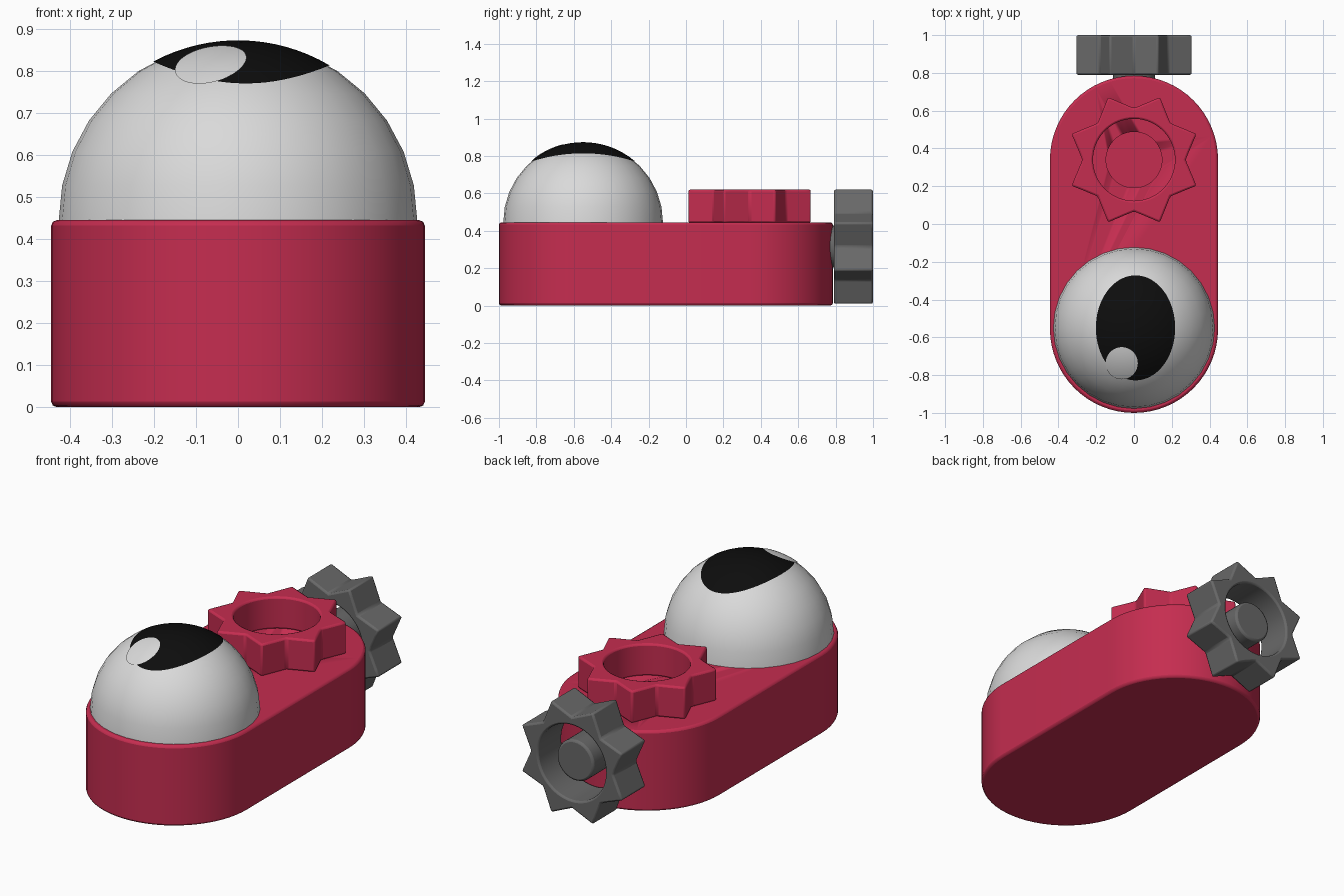
import bpy, bmesh, math
from mathutils import Vector

if "Cube" in bpy.data.objects:
    bpy.data.objects.remove(bpy.data.objects["Cube"])


def material(name, rgb):
    m = bpy.data.materials.new(name)
    m.diffuse_color = (*rgb, 1)
    m.use_nodes = True
    m.node_tree.nodes["Principled BSDF"].inputs["Base Color"].default_value = m.diffuse_color
    return m


RED = material("red plastic", (0.56, 0.026, 0.08))
GREY = material("grey plastic", (0.14, 0.14, 0.14))
WHITE = material("eye white", (0.70, 0.70, 0.70))
BLACK = material("pupil black", (0.004, 0.004, 0.004))


def add(name, bm, mat, bevel=0.0):
    bmesh.ops.recalc_face_normals(bm, faces=bm.faces[:])
    me = bpy.data.meshes.new(name)
    bm.to_mesh(me)
    bm.free()
    ob = bpy.data.objects.new(name, me)
    bpy.context.collection.objects.link(ob)
    me.materials.append(mat)
    bpy.context.view_layer.objects.active = ob
    bpy.ops.object.select_all(action='DESELECT')
    ob.select_set(True)
    bpy.ops.object.shade_smooth_by_angle(angle=math.radians(32))
    if bevel:
        b = ob.modifiers.new("edge rounding", 'BEVEL')
        b.width, b.segments, b.limit_method = bevel, 2, 'ANGLE'
        b.angle_limit = math.radians(35)
    return ob


def prism(outline, z0, z1):
    bm = bmesh.new()
    face = bm.faces.new([bm.verts.new((x, y, z0)) for x, y in outline])
    ext = bmesh.ops.extrude_face_region(bm, geom=[face], use_keep_orig=True)
    top = [v for v in ext["geom"] if isinstance(v, bmesh.types.BMVert)]
    bmesh.ops.translate(bm, verts=top, vec=(0, 0, z1 - z0))
    return bm


def circle(r, n, cx=0, cy=0):
    return [(cx + r * math.cos(2 * math.pi * i / n), cy + r * math.sin(2 * math.pi * i / n))
            for i in range(n)]


def star_ring(r_tip, r_valley, r_hole, depth):
    """Eight-pointed ring with a round through hole."""
    step, sub = math.pi / 8, 4
    corners = [Vector((math.cos(k * step), math.sin(k * step))) * (r_tip if k % 2 else r_valley)
               for k in range(16)]
    outer = [corners[k].lerp(corners[(k + 1) % 16], s / sub) for k in range(16) for s in range(sub)]
    inner = circle(r_hole, 16 * sub)
    bm = bmesh.new()
    loops = [[bm.verts.new((p[0], p[1], z)) for p in pts]
             for pts, z in ((outer, 0), (outer, depth), (inner, depth), (inner, 0))]
    n = 16 * sub
    for a in range(4):
        p, q = loops[a], loops[(a + 1) % 4]
        for i in range(n):
            j = (i + 1) % n
            bm.faces.new((p[i], p[j], q[j], q[i]))
    return bm


# Body: stadium block with a round socket
R, FRONT, BACK, TOP = 0.445, -0.555, 0.34, 0.445
outline = [(R * math.cos(t), BACK + R * math.sin(t)) for t in [math.pi * i / 32 for i in range(33)]]
outline += [(-x, FRONT + BACK - y) for x, y in outline]
body = add("body", prism(outline, 0, TOP), RED, 0.013)
cutter = add("socket_cutter", prism(circle(0.148, 48, 0, BACK), TOP - 0.15, TOP + 0.1), RED)
cutter.hide_render = True
cutter.hide_viewport = True
cut = body.modifiers.new("socket", 'BOOLEAN')
cut.object, cut.operation, cut.solver = cutter, 'DIFFERENCE', 'EXACT'

# Star-shaped collar on top
collar = add("top_star_collar", star_ring(0.358, 0.273, 0.217, 0.177), RED, 0.01)
collar.location = (0, BACK, TOP - 0.002)

# Grey star ring and pin at the back
ring = add("back_star_ring", star_ring(0.334, 0.252, 0.207, 0.21), GREY, 0.01)
ring.rotation_euler.x = -math.pi / 2
ring.location = (0, 0.79, 0.315)
pin = add("back_pin", prism(circle(0.112, 40), 0, 0.22), GREY, 0.012)
pin.rotation_euler.x = -math.pi / 2
pin.location = (0, 0.75, 0.315)

# Eye: half sphere with thin painted plates following its surface
EYE, C = 0.427, Vector((0, -0.55, TOP))
bm = bmesh.new()
bmesh.ops.create_uvsphere(bm, u_segments=32, v_segments=16, radius=EYE)
bmesh.ops.delete(bm, geom=[v for v in bm.verts if v.co.z < -0.01], context='VERTS')
eye = add("eye_dome", bm, WHITE)
eye.location = C


def eye_plate(name, mat, cx, cy, rx, ry, lift, n=64, rings=8):
    bm = bmesh.new()
    r = EYE + lift

    def vert(x, y):
        return bm.verts.new((x, y, math.sqrt(r * r - x * x - y * y)))
    prev = None
    mid = vert(cx, cy)
    for k in range(1, rings + 1):
        cur = [vert(cx + rx * k / rings * x, cy + ry * k / rings * y) for x, y in circle(1, n)]
        for i in range(n):
            j = (i + 1) % n
            bm.faces.new((prev[i], cur[i], cur[j], prev[j]) if prev else (mid, cur[i], cur[j]))
        prev = cur
    add(name, bm, mat).location = C


eye_plate("pupil", BLACK, 0.008, 0, 0.21, 0.278, 0.0015)
eye_plate("pupil_highlight", WHITE, -0.065, -0.187, 0.085, 0.085, 0.004)
